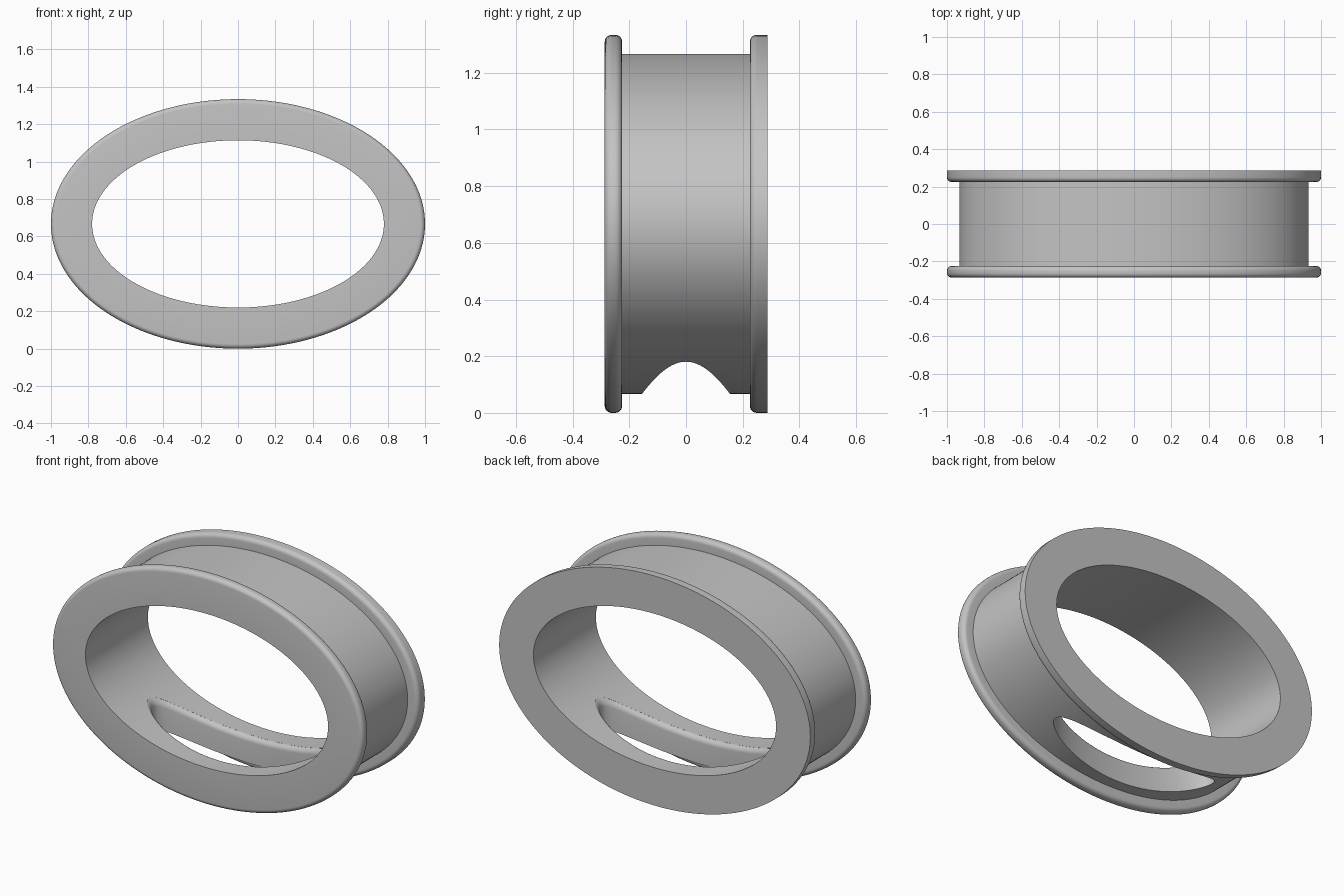
import bpy, bmesh
from math import sin, cos, pi, sqrt, radians

cube = bpy.data.objects.get("Cube")
if cube:
    bpy.data.objects.remove(cube)

A, B = 1.0, 0.667            # flange half width and half height
HALF, RIM, FILLET = 0.287, 0.225, 0.025
NECK, WALL = 0.067, 0.22     # insets from the flange edge
SEGMENTS = 160

grey = bpy.data.materials.new("plain grey")
grey.use_nodes = True
colour = (0.55, 0.55, 0.55, 1)
grey.diffuse_color = colour
bsdf = grey.node_tree.nodes["Principled BSDF"]
bsdf.inputs["Base Color"].default_value = colour
bsdf.inputs["Roughness"].default_value = 0.6


def loft(name, rings, closed):
    """Skin a list of rings; close the loop of rings or cap both ends."""
    bm = bmesh.new()
    loops = [[bm.verts.new(p) for p in ring] for ring in rings]
    n = len(loops[0])
    pairs = list(zip(loops, loops[1:]))
    if closed:
        pairs.append((loops[-1], loops[0]))
    else:
        bm.faces.new(loops[0])
        bm.faces.new(loops[-1])
    for a, b in pairs:
        for i in range(n):
            j = (i + 1) % n
            bm.faces.new((a[i], a[j], b[j], b[i]))
    bmesh.ops.recalc_face_normals(bm, faces=bm.faces)
    mesh = bpy.data.meshes.new(name)
    bm.to_mesh(mesh)
    bm.free()
    mesh.materials.append(grey)
    obj = bpy.data.objects.new(name, mesh)
    bpy.context.collection.objects.link(obj)
    return obj


def corner(y, direction, start, steps=6):
    """Rounded flange corner as (y, inset) points."""
    pts = []
    for k in range(steps + 1):
        t = pi / 2 * k / steps
        if start == "edge":
            t = pi / 2 - t
        pts.append((y + direction * FILLET * (1 - sin(t)), FILLET * (1 - cos(t))))
    return pts


# Ring cross-section: rounded front flange, neck, back flange with sharp rear edge
profile = [(-HALF, WALL)]
profile += corner(-HALF, 1, "edge")
profile += corner(-RIM, -1, "rim")
profile += [(-RIM, NECK), (RIM, NECK)]
profile += corner(RIM, 1, "edge")
profile += [(HALF, 0), (HALF, WALL)]


def fix_order(points):
    """Put each rounded corner in travelling order along the ring."""
    front = sorted(corner(-HALF, 1, "edge"), key=lambda p: p[0])
    inner = sorted(corner(-RIM, -1, "edge"), key=lambda p: p[0])
    back = sorted(corner(RIM, 1, "edge"), key=lambda p: p[0])
    return ([points[0]] + front + inner
            + [(-RIM, NECK), (RIM, NECK)] + back + points[-2:])


def ellipse_ring(y, inset):
    return [((A - inset) * cos(2 * pi * i / SEGMENTS), y,
             B + (B - inset) * sin(2 * pi * i / SEGMENTS)) for i in range(SEGMENTS)]


body = loft("elliptical_flanged_ring", [ellipse_ring(*p) for p in fix_order(profile)], True)

# Oval drain slot through the bottom, with its inner edge rounded over
SLOT_X, SLOT_Y, ROUND, STEPS = 0.546, 0.155, 0.03, 6


def inner_floor(x):
    return B - (B - WALL) * sqrt(1 - (x / (A - WALL)) ** 2)


def slot_ring(grow, height):
    ring = []
    for i in range(96):
        t = 2 * pi * i / 96
        x, y = (SLOT_X + grow) * cos(t), (SLOT_Y + grow) * sin(t)
        ring.append((x, y, height(x)))
    return ring


rings = [slot_ring(0, lambda x: -0.2)]
for k in range(STEPS + 1):
    t = radians(80) * k / STEPS
    rings.append(slot_ring(ROUND * (1 - cos(t)),
                           lambda x, s=sin(t): inner_floor(x) - ROUND * (1 - s)))
rings.append(slot_ring(ROUND * (1 - cos(t)), lambda x: 0.7))
cutter = loft("slot_cutter", rings, False)
cutter.hide_render = True

cut = body.modifiers.new("slot", "BOOLEAN")
cut.operation = "DIFFERENCE"
cut.solver = "EXACT"
cut.object = cutter
bpy.context.view_layer.objects.active = body
body.select_set(True)
bpy.ops.object.modifier_apply(modifier=cut.name)
bpy.data.objects.remove(cutter)
bpy.ops.object.shade_smooth_by_angle(angle=radians(30))
